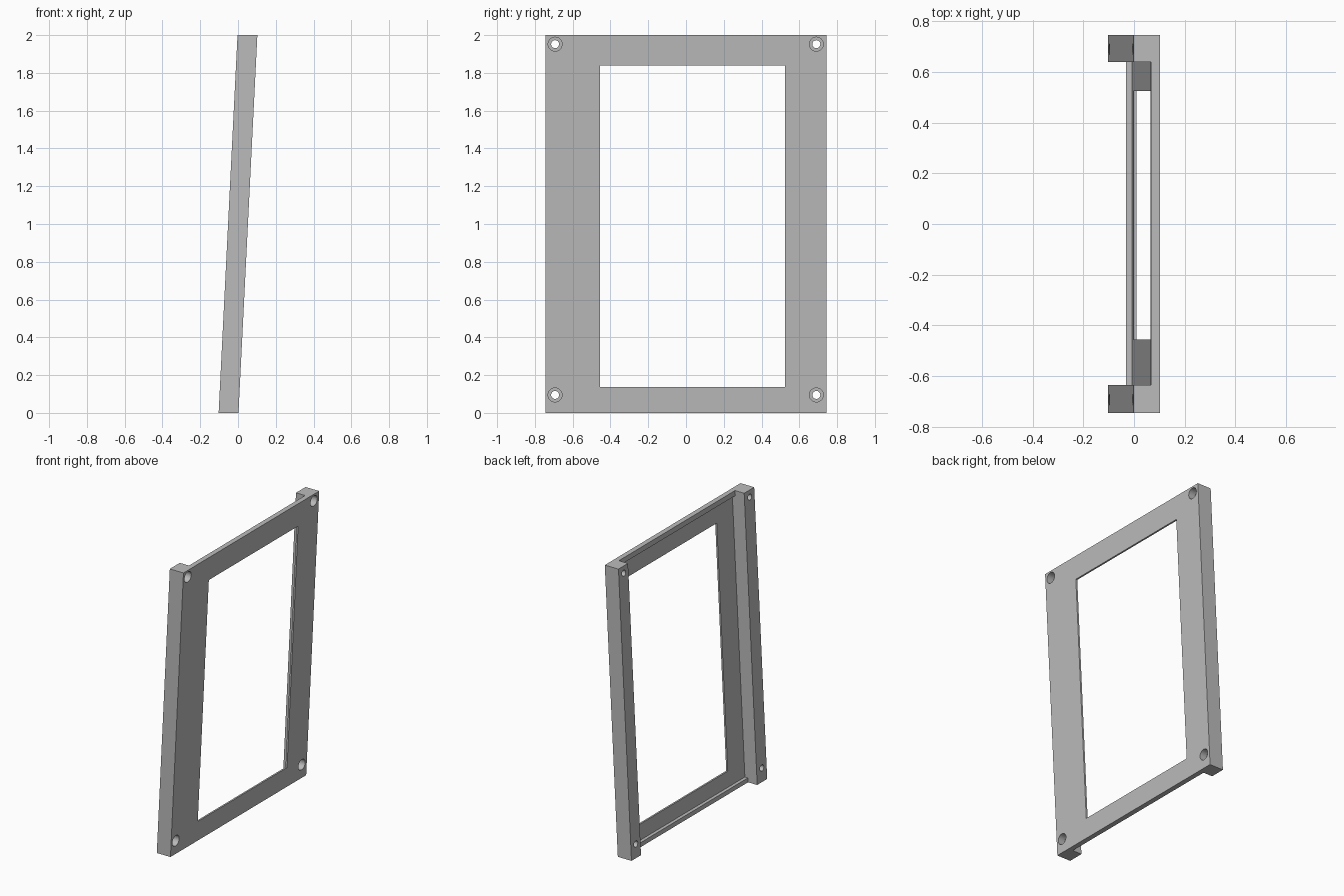
import bpy, bmesh
from mathutils import Matrix

cube = bpy.data.objects.get("Cube")
if cube:
    bpy.data.objects.remove(cube, do_unlink=True)

# Material
grey = bpy.data.materials.new("plain grey")
grey.use_nodes = True
colour = (0.5, 0.5, 0.5, 1)
grey.diffuse_color = colour
grey.node_tree.nodes["Principled BSDF"].inputs["Base Color"].default_value = colour

HEIGHT, SIDE, DEPTH = 2.0, 0.745, 0.105
LEAN = Matrix(((1, 0, 0.05, 0.0025), (0, 1, 0, 0), (0, 0, 1, 0), (0, 0, 0, 1)))


def make(name, bm):
    mesh = bpy.data.meshes.new(name)
    bm.to_mesh(mesh)
    bm.free()
    mesh.materials.append(grey)
    ob = bpy.data.objects.new(name, mesh)
    bpy.context.collection.objects.link(ob)
    return ob


def box(name, x, y, z):
    bm = bmesh.new()
    size = [b - a for a, b in (x, y, z)]
    mid = [(a + b) / 2 for a, b in (x, y, z)]
    bmesh.ops.create_cube(bm, size=1, matrix=Matrix.Translation(mid) @ Matrix.Diagonal((*size, 1)))
    return make(name, bm)


def rod(name, radius, x, y, z):
    bm = bmesh.new()
    place = Matrix.Translation((sum(x) / 2, y, z)) @ Matrix.Rotation(1.5707963, 4, 'Y')
    bmesh.ops.create_cone(bm, cap_ends=True, segments=32, radius1=radius,
                          radius2=radius, depth=x[1] - x[0], matrix=place)
    return make(name, bm)


def cut(target, cutter):
    cutter.hide_render = True
    mod = target.modifiers.new("cut", 'BOOLEAN')
    mod.operation, mod.solver, mod.object = 'DIFFERENCE', 'EXACT', cutter
    bpy.context.view_layer.objects.active = target
    bpy.ops.object.modifier_apply(modifier=mod.name)
    bpy.data.objects.remove(cutter, do_unlink=True)


# Solid blank, hollowed at the back to leave two side rails
frame = box("screen_frame", (-DEPTH, 0), (-SIDE, SIDE), (0, HEIGHT))
cut(frame, box("channel", (-0.3, -0.035), (-0.635, 0.64), (-0.1, 2.1)))

# Shallow panel recess leaving thin lips at the top and bottom
cut(frame, box("recess", (-0.2, -0.012), (-0.635, 0.64), (0.03, 1.965)))

# Window opening
cut(frame, box("window", (-0.3, 0.1), (-0.455, 0.525), (0.138, 1.838)))

# Counterbored screw holes in the corners
for y in (-0.693, 0.69):
    for z in (0.095, 1.952):
        cut(frame, rod("screw_hole", 0.021, (-0.2, 0.1), y, z))
        cut(frame, rod("counterbore", 0.037, (-0.05, 0.1), y, z))

# Lean the whole frame while keeping its ends level
frame.data.transform(LEAN)
frame.data.update()
